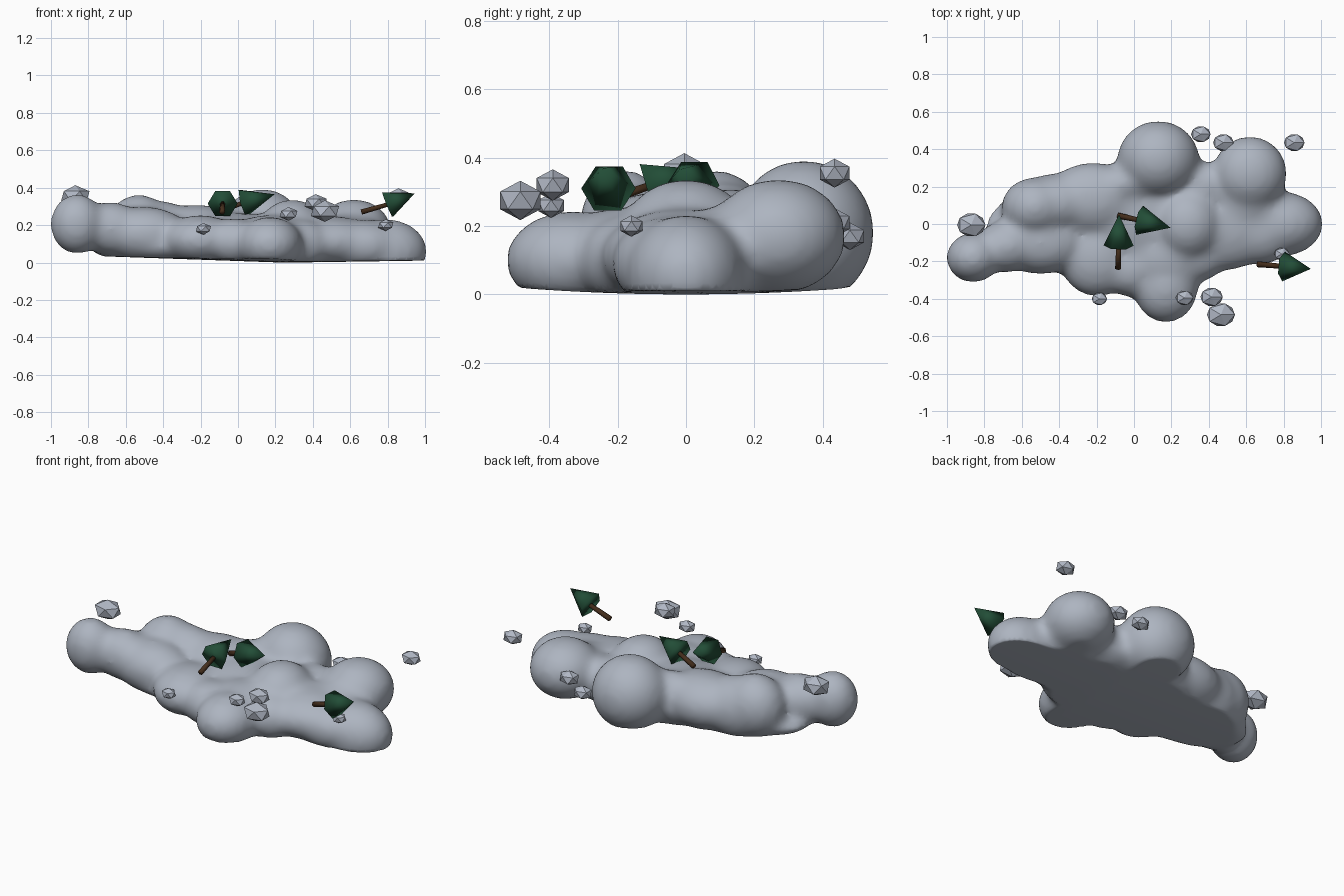
import bpy, bmesh
from mathutils import Vector, Matrix

cube = bpy.data.objects.get("Cube")
if cube:
    bpy.data.objects.remove(cube)


def material(name, color):
    m = bpy.data.materials.new(name)
    m.use_nodes = True
    m.diffuse_color = (*color, 1)
    m.node_tree.nodes["Principled BSDF"].inputs["Base Color"].default_value = (*color, 1)
    return m


cloud_grey = material("cloud grey", (0.42, 0.46, 0.53))
rock_grey = material("rock grey", (0.44, 0.48, 0.56))
leaf_green = material("pine green", (0.016, 0.075, 0.038))
bark_brown = material("bark brown", (0.06, 0.028, 0.012))


def make_object(name, bm, mat):
    mesh = bpy.data.meshes.new(name)
    bm.to_mesh(mesh)
    bm.free()
    mesh.materials.append(mat)
    obj = bpy.data.objects.new(name, mesh)
    bpy.context.collection.objects.link(obj)
    return obj


# Cloud: overlapping ellipsoids (centre, radii) fused into one soft body
lumps = [
    ((-0.86, -0.18, 0.205), (0.145, 0.135, 0.163)),   # left end
    ((-0.68, -0.12, 0.18), (0.17, 0.14, 0.145)),
    ((-0.53, 0.09, 0.18), (0.18, 0.16, 0.185)),
    ((-0.42, 0.11, 0.15), (0.22, 0.16, 0.18)),
    ((-0.50, -0.10, 0.15), (0.24, 0.17, 0.15)),
    ((-0.22, 0.13, 0.15), (0.26, 0.20, 0.16)),
    ((-0.20, -0.18, 0.12), (0.20, 0.21, 0.135)),
    ((-0.02, -0.25, 0.11), (0.15, 0.14, 0.13)),
    ((0.00, 0.05, 0.12), (0.36, 0.29, 0.145)),
    ((-0.05, 0.21, 0.14), (0.20, 0.11, 0.165)),
    ((0.13, 0.345, 0.18), (0.22, 0.208, 0.215)),      # back lump
    ((0.29, 0.00, 0.15), (0.19, 0.20, 0.19)),
    ((0.17, -0.335, 0.10), (0.175, 0.195, 0.145)),    # front lump
    ((0.17, -0.18, 0.11), (0.24, 0.20, 0.145)),
    ((0.34, -0.18, 0.10), (0.15, 0.13, 0.13)),
    ((0.37, 0.20, 0.13), (0.17, 0.13, 0.14)),
    ((0.48, -0.02, 0.11), (0.28, 0.23, 0.14)),
    ((0.62, 0.27, 0.17), (0.20, 0.20, 0.17)),         # back left lump
    ((0.58, 0.12, 0.12), (0.24, 0.18, 0.14)),
    ((0.785, 0.00, 0.06), (0.228, 0.175, 0.175)),     # right-hand end
    ((0.66, -0.04, 0.09), (0.22, 0.18, 0.14)),
    ((-0.3, -0.02, 0.08), (0.50, 0.25, 0.09)),        # broad underside
    ((0.3, 0.04, 0.07), (0.52, 0.29, 0.09)),
]
bm = bmesh.new()
for centre, radii in lumps:
    place = Matrix.Translation(centre) @ Matrix.Diagonal((*radii, 1))
    bmesh.ops.create_icosphere(bm, subdivisions=4, radius=1, matrix=place)
cloud = make_object("cloud", bm, cloud_grey)
remesh = cloud.modifiers.new("fuse", "REMESH")
remesh.mode = "VOXEL"
remesh.voxel_size = 0.02
soften = cloud.modifiers.new("soften", "SMOOTH")
soften.factor = 0.5
soften.iterations = 24
bpy.context.view_layer.update()
graph = bpy.context.evaluated_depsgraph_get()
fused = bpy.data.meshes.new_from_object(cloud.evaluated_get(graph))
cloud.modifiers.clear()
cloud.data = fused

# Flatten the underside onto a gently tilted floor
for v in fused.vertices:
    floor = max(0.004, 0.012 - 0.035 * v.co.x) + 0.08 * v.co.y ** 2
    floor += 0.015 * max(0.0, v.co.x - 0.3)
    v.co.z = max(v.co.z, floor - 0.004)
fused.materials.clear()
fused.materials.append(cloud_grey)
for p in fused.polygons:
    p.use_smooth = True
    p.material_index = 0

# Floating rocks: squashed icosahedra (position, radius)
rocks = [
    ((-0.87, -0.005, 0.355), 0.080), ((0.465, -0.485, 0.275), 0.079),
    ((0.415, -0.39, 0.32), 0.063), ((0.27, -0.395, 0.26), 0.050),
    ((-0.185, -0.40, 0.18), 0.043), ((0.79, -0.16, 0.20), 0.043),
    ((0.857, 0.435, 0.355), 0.058), ((0.478, 0.435, 0.21), 0.058),
    ((0.357, 0.48, 0.17), 0.055),
]
for i, (centre, radius) in enumerate(rocks):
    bm = bmesh.new()
    place = Matrix.Translation(centre) @ Matrix.Diagonal((1.06, 0.88, 0.73, 1))
    bmesh.ops.create_icosphere(bm, subdivisions=1, radius=radius, matrix=place)
    make_object(f"rock_{i + 1}", bm, rock_grey)


def cone_between(name, start, end, r1, r2, mat):
    """Six-sided cone whose corners lie along the horizontal cross axis."""
    start, end = Vector(start), Vector(end)
    axis = (end - start).normalized()
    side = axis.cross(Vector((0, 0, 1))).normalized()
    up = side.cross(axis)
    # a quarter turn brings the first corner onto the side axis
    turn = Matrix((side, -up, -axis)).transposed().to_4x4() @ Matrix.Rotation(1.5708, 4, "Z")
    place = Matrix.Translation((start + end) / 2) @ turn
    bm = bmesh.new()
    bmesh.ops.create_cone(bm, cap_ends=True, segments=6, radius1=r2, radius2=r1,
                          depth=(end - start).length, matrix=place)
    bmesh.ops.remove_doubles(bm, verts=bm.verts, dist=0.0005)
    bmesh.ops.recalc_face_normals(bm, faces=bm.faces)
    for f in bm.faces:
        f.smooth = True
    make_object(name, bm, mat)


# Drifting pine trees: trunk foot, crown base, tip
trees = [
    ((0.66, -0.215, 0.27), (0.80, -0.227, 0.31), (0.945, -0.24, 0.37)),
    ((-0.085, -0.24, 0.27), (-0.082, -0.115, 0.315), (-0.08, 0.05, 0.365)),
    ((-0.085, 0.045, 0.28), (0.03, 0.02, 0.32), (0.195, -0.02, 0.365)),
]
for i, (foot, base, tip) in enumerate(trees):
    cone_between(f"tree_trunk_{i + 1}", foot, base, 0.016, 0.013, bark_brown)
    cone_between(f"tree_crown_{i + 1}", base, tip, 0.08, 0, leaf_green)
